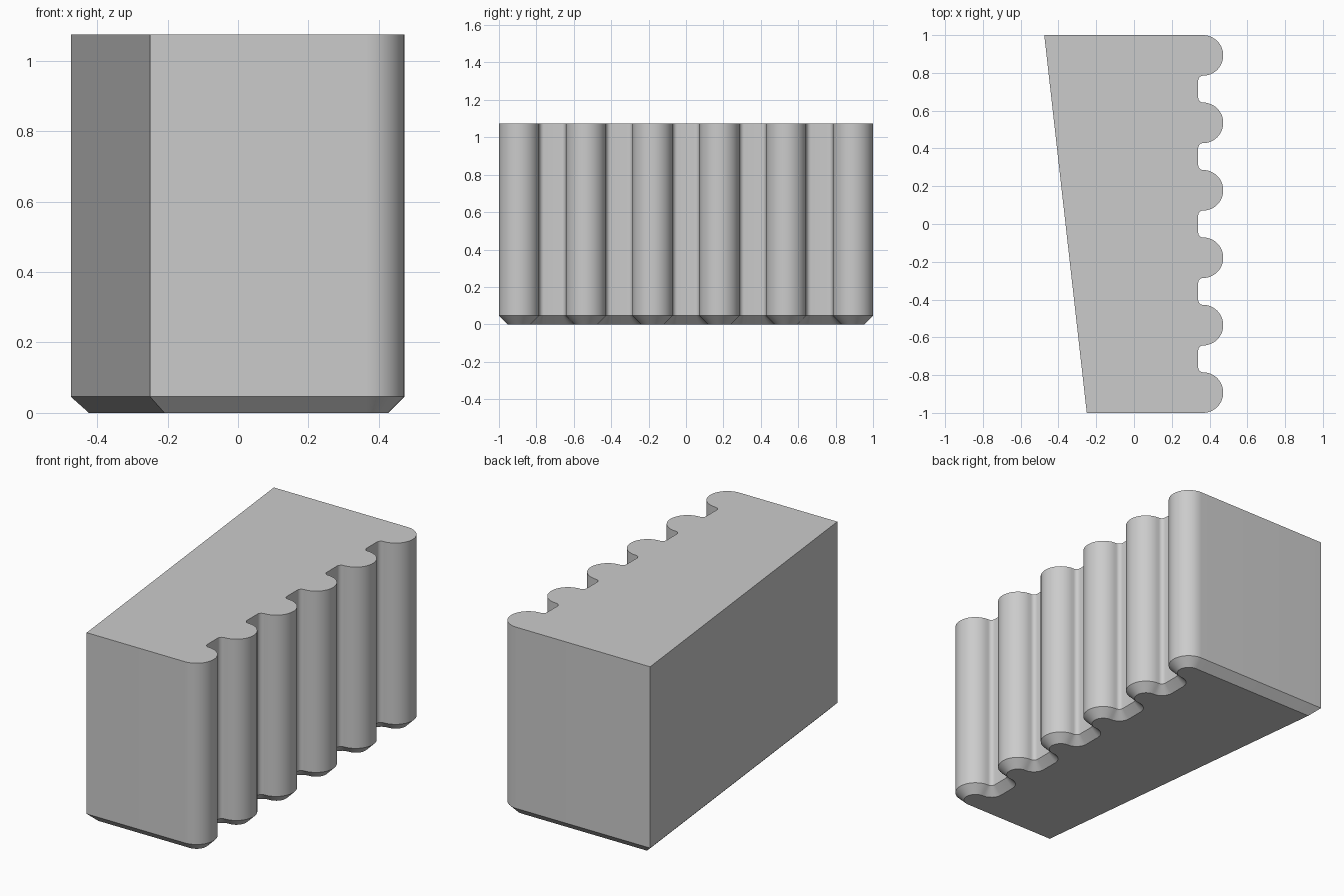
import bpy
import bmesh
import math
from mathutils import Vector

cube = bpy.data.objects.get("Cube")
if cube:
    bpy.data.objects.remove(cube, do_unlink=True)

HEIGHT, CHAMFER = 1.075, 0.046
RIBS, PITCH, RADIUS, FILLET = 6, 0.357, 0.1075, 0.025
VALLEY = 0.34


def arc(cx, cy, r, start, end, steps):
    angles = [math.radians(start + (end - start) * i / steps) for i in range(steps + 1)]
    return [Vector((cx + r * math.cos(a), cy + r * math.sin(a))) for a in angles]


def inset(points, d):
    """Move a counter-clockwise outline inward by d with mitred corners."""
    result = []
    for i, p in enumerate(points):
        before = (p - points[i - 1]).normalized()
        after = (points[(i + 1) % len(points)] - p).normalized()
        n1, n2 = Vector((-before.y, before.x)), Vector((-after.y, after.x))
        result.append(p + (n1 + n2) * (d / (1 + n1.dot(n2))))
    return result


# Outline: slanted plain side, rounded ribs with filleted valleys on the other
outline = [Vector((-0.25, -1))]
cx = VALLEY + FILLET
for i in range(RIBS):
    cy = (i - (RIBS - 1) / 2) * PITCH
    reach = RADIUS + FILLET
    if i > 0:
        outline += arc(cx, cy - reach, FILLET, 180, 90, 6)[:-1]
    outline += arc(cx, cy, RADIUS, -90, 90, 24)
    if i < RIBS - 1:
        outline += arc(cx, cy + reach, FILLET, -90, -180, 6)[1:]
outline.append(Vector((-0.475, 1)))

# Ribbed block: chamfered foot, straight walls, flat top
bm = bmesh.new()
levels = [(inset(outline, CHAMFER), 0), (outline, CHAMFER), (outline, HEIGHT)]
rings = [[bm.verts.new((p.x, p.y, z)) for p in pts] for pts, z in levels]
for low, high in zip(rings, rings[1:]):
    for i in range(len(low)):
        j = (i + 1) % len(low)
        bm.faces.new((low[i], low[j], high[j], high[i]))
bm.faces.new(rings[0][::-1])
bm.faces.new(rings[-1])
bmesh.ops.recalc_face_normals(bm, faces=bm.faces)

mesh = bpy.data.meshes.new("ribbed_block")
bm.to_mesh(mesh)
bm.free()
block = bpy.data.objects.new("ribbed_block", mesh)
bpy.context.collection.objects.link(block)

# Plain grey material
grey = bpy.data.materials.new("light_grey")
grey.use_nodes = True
grey.diffuse_color = (0.6, 0.6, 0.6, 1)
grey.node_tree.nodes["Principled BSDF"].inputs["Base Color"].default_value = (0.6, 0.6, 0.6, 1)
mesh.materials.append(grey)

# Smooth the ribs and keep the edges sharp
bpy.ops.object.select_all(action="DESELECT")
block.select_set(True)
bpy.context.view_layer.objects.active = block
bpy.ops.object.shade_smooth_by_angle(angle=math.radians(30))
